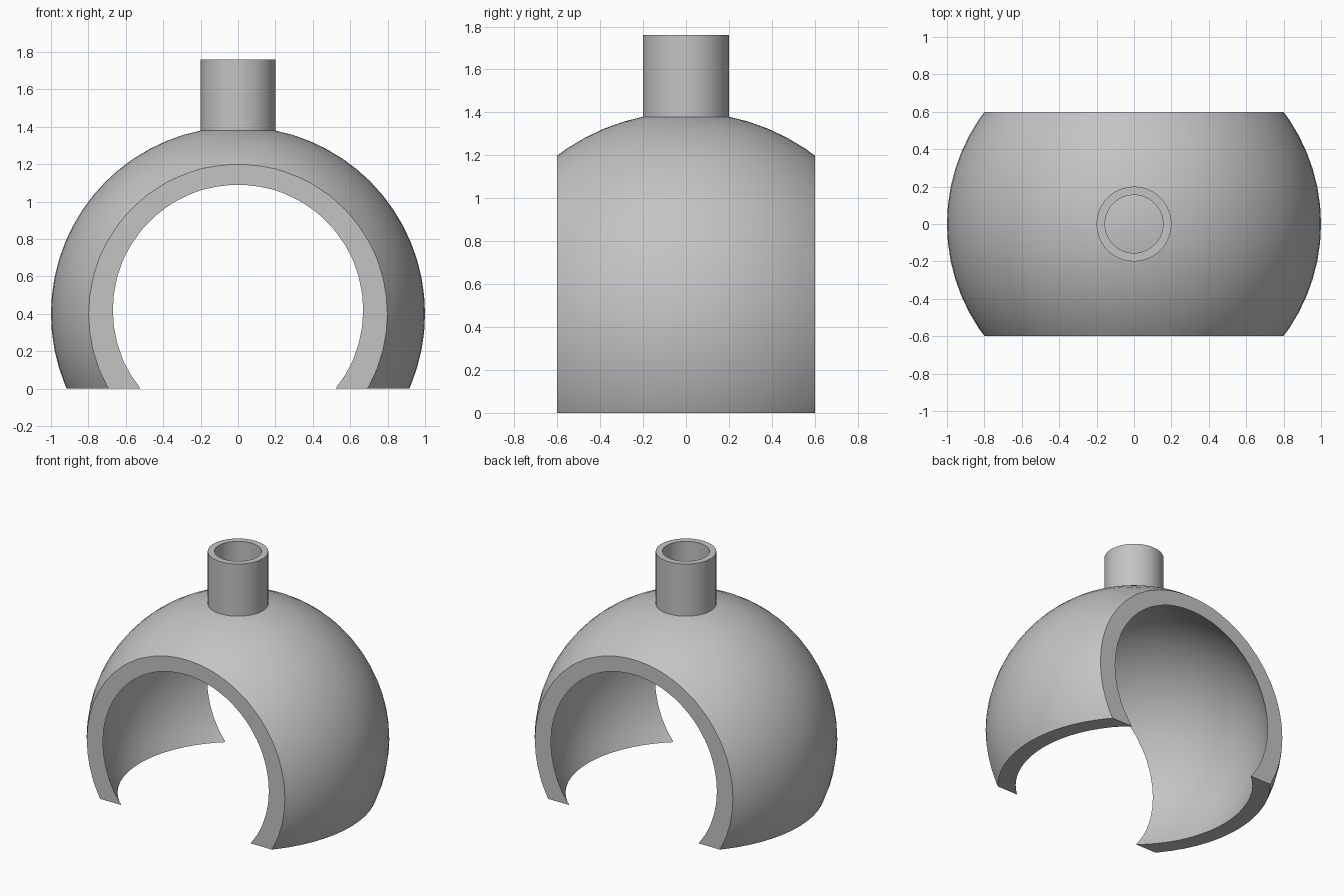
import bpy, bmesh, math
from mathutils import Matrix

cube = bpy.data.objects.get("Cube")
if cube:
    bpy.data.objects.remove(cube, do_unlink=True)

grey = bpy.data.materials.new("plain grey")
grey.use_nodes = True
colour = (0.55, 0.55, 0.55, 1)
grey.diffuse_color = colour
grey.node_tree.nodes["Principled BSDF"].inputs["Base Color"].default_value = colour


def add_object(name, bm):
    mesh = bpy.data.meshes.new(name)
    bm.to_mesh(mesh)
    bm.free()
    mesh.materials.append(grey)
    ob = bpy.data.objects.new(name, mesh)
    bpy.context.collection.objects.link(ob)
    return ob


def ball(name, radius, z):
    bm = bmesh.new()
    bmesh.ops.create_uvsphere(bm, u_segments=64, v_segments=32, radius=radius,
                              matrix=Matrix.Translation((0, 0, z)))
    return add_object(name, bm)


def cut(ob, cutter, operation):
    mod = ob.modifiers.new(operation, 'BOOLEAN')
    mod.operation, mod.object, mod.solver = operation, cutter, 'EXACT'
    bpy.context.view_layer.objects.active = ob
    bpy.ops.object.modifier_apply(modifier=mod.name)
    bpy.data.objects.remove(cutter, do_unlink=True)


def smooth(ob):
    bpy.ops.object.select_all(action='DESELECT')
    ob.select_set(True)
    bpy.context.view_layer.objects.active = ob
    bpy.ops.object.shade_smooth_by_angle(angle=math.radians(30))


# Hollow spherical shell, sliced flat at the front, back and base
shell = ball("shell", 1.0, 0.4)
cut(shell, ball("cavity_cutter", 0.9, 0.42), 'DIFFERENCE')
bm = bmesh.new()
bmesh.ops.create_cube(bm, size=2, matrix=Matrix.Translation((0, 0, 1))
                      @ Matrix.Diagonal((1.5, 0.6, 1, 1)))
for v in bm.verts:
    if v.co.z > 1:
        v.co.z = 2
cut(shell, add_object("slice_cutter", bm), 'INTERSECT')
smooth(shell)

# Open tube standing on the crown, lathed from a wall section
bm = bmesh.new()
section = [(0.155, 1.36), (0.2, 1.36), (0.2, 1.76), (0.155, 1.76)]
verts = [bm.verts.new((r, 0, z)) for r, z in section]
edges = [bm.edges.new((verts[i], verts[(i + 1) % 4])) for i in range(4)]
bmesh.ops.spin(bm, geom=verts + edges, cent=(0, 0, 0), axis=(0, 0, 1),
               angle=math.tau, steps=64, use_merge=True)
bmesh.ops.remove_doubles(bm, verts=bm.verts, dist=1e-4)
bmesh.ops.recalc_face_normals(bm, faces=bm.faces)
smooth(add_object("neck_tube", bm))
